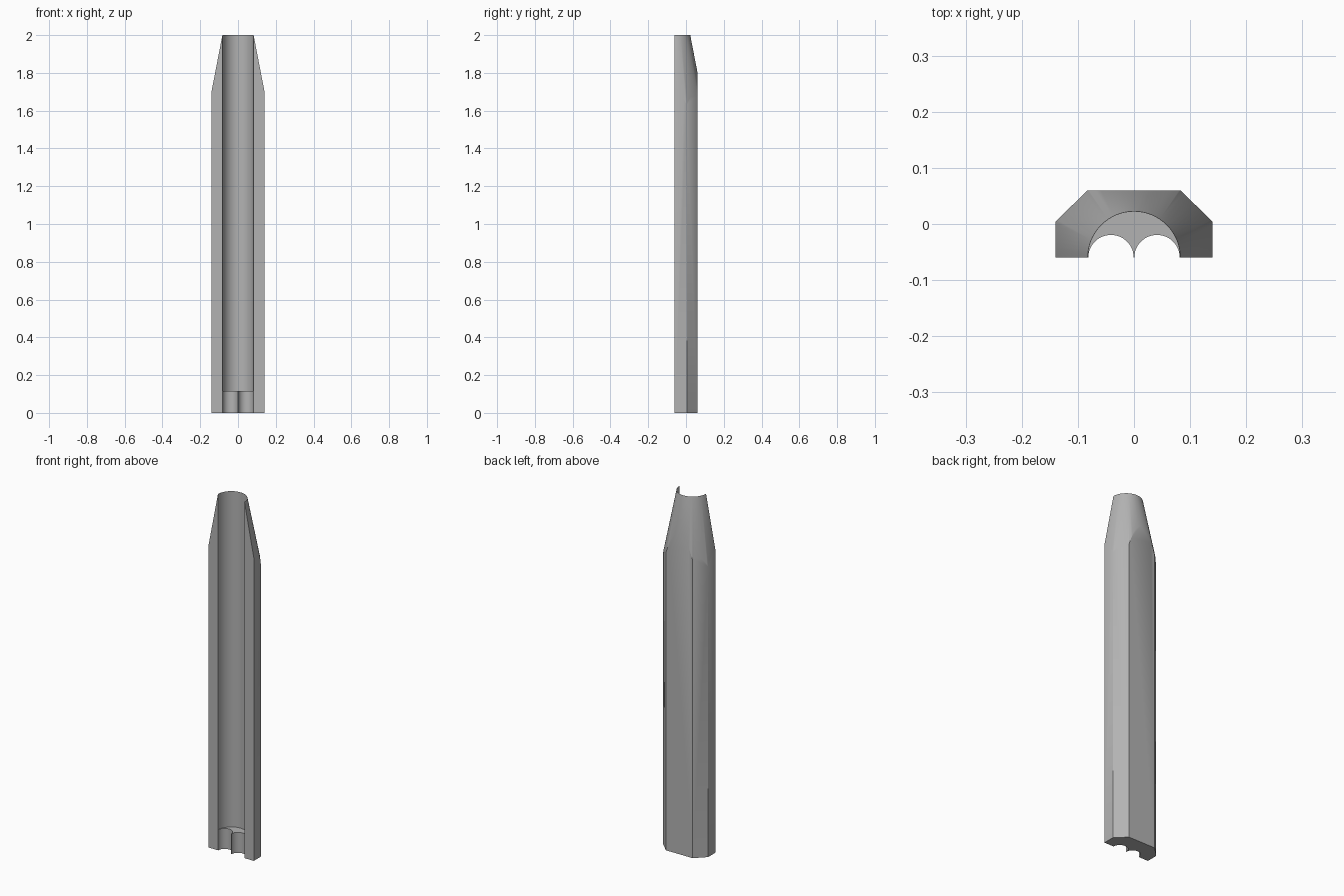
import bpy, bmesh, math
from mathutils import Matrix

default = bpy.data.objects.get("Cube")
if default:
    bpy.data.objects.remove(default, do_unlink=True)

FRONT = -0.06        # flat front plane, which also holds the bore axis
HEIGHT = 2.0
BORE = 0.082         # main bore radius
GROOVE = 0.0405      # small groove radius
PLUG_TOP = 0.115     # height where the main bore begins

grey = bpy.data.materials.new("plain grey")
grey.use_nodes = True
colour = (0.45, 0.45, 0.45, 1)
grey.diffuse_color = colour
grey.node_tree.nodes["Principled BSDF"].inputs["Base Color"].default_value = colour


def add_object(name, bm):
    bmesh.ops.recalc_face_normals(bm, faces=bm.faces)
    mesh = bpy.data.meshes.new(name)
    bm.to_mesh(mesh)
    bm.free()
    obj = bpy.data.objects.new(name, mesh)
    mesh.materials.append(grey)
    bpy.context.collection.objects.link(obj)
    return obj


def round_cutter(name, x, r_low, r_high, low, high, sides):
    bm = bmesh.new()
    bmesh.ops.create_cone(bm, cap_ends=True, segments=sides, radius1=r_low,
                          radius2=r_high, depth=high - low,
                          matrix=Matrix.Translation((x, FRONT, (low + high) / 2)))
    obj = add_object(name, bm)
    obj.hide_render = True
    return obj


def cut(target, cutter, operation):
    bpy.context.view_layer.objects.active = target
    mod = target.modifiers.new(cutter.name, 'BOOLEAN')
    mod.operation = operation
    mod.solver = 'EXACT'
    mod.object = cutter
    bpy.ops.object.modifier_apply(modifier=mod.name)
    bpy.data.objects.remove(cutter, do_unlink=True)


# Chamfered half-tube body, extruded past the top so the cone trims it
half = [(0.14, FRONT), (0.14, 0.004), (0.083, 0.06)]
profile = half + [(-x, y) for x, y in reversed(half)]
bm = bmesh.new()
base = bm.faces.new([bm.verts.new((x, y, 0)) for x, y in profile])
top = bmesh.ops.extrude_face_region(bm, geom=[base])["geom"]
bmesh.ops.translate(bm, vec=(0, 0, HEIGHT + 0.2),
                    verts=[g for g in top if isinstance(g, bmesh.types.BMVert)])
body = add_object("half_tube_body", bm)

# Tapered tip
slope = (0.14 - BORE) / 0.3
tip = BORE + 0.0005
cut(body, round_cutter("tip_cone", 0, tip + slope * (HEIGHT + 0.1), tip,
                       -0.1, HEIGHT, 96), 'INTERSECT')

# Main bore and the two grooves through the base plug
cut(body, round_cutter("main_bore", 0, BORE, BORE, PLUG_TOP, HEIGHT + 0.1, 64), 'DIFFERENCE')
for side in (-1, 1):
    cut(body, round_cutter("plug_groove", side * 0.041, GROOVE, GROOVE,
                           -0.1, PLUG_TOP + 0.1, 48), 'DIFFERENCE')

bpy.ops.object.select_all(action='DESELECT')
body.select_set(True)
bpy.context.view_layer.objects.active = body
bpy.ops.object.shade_smooth_by_angle(angle=math.radians(30))
